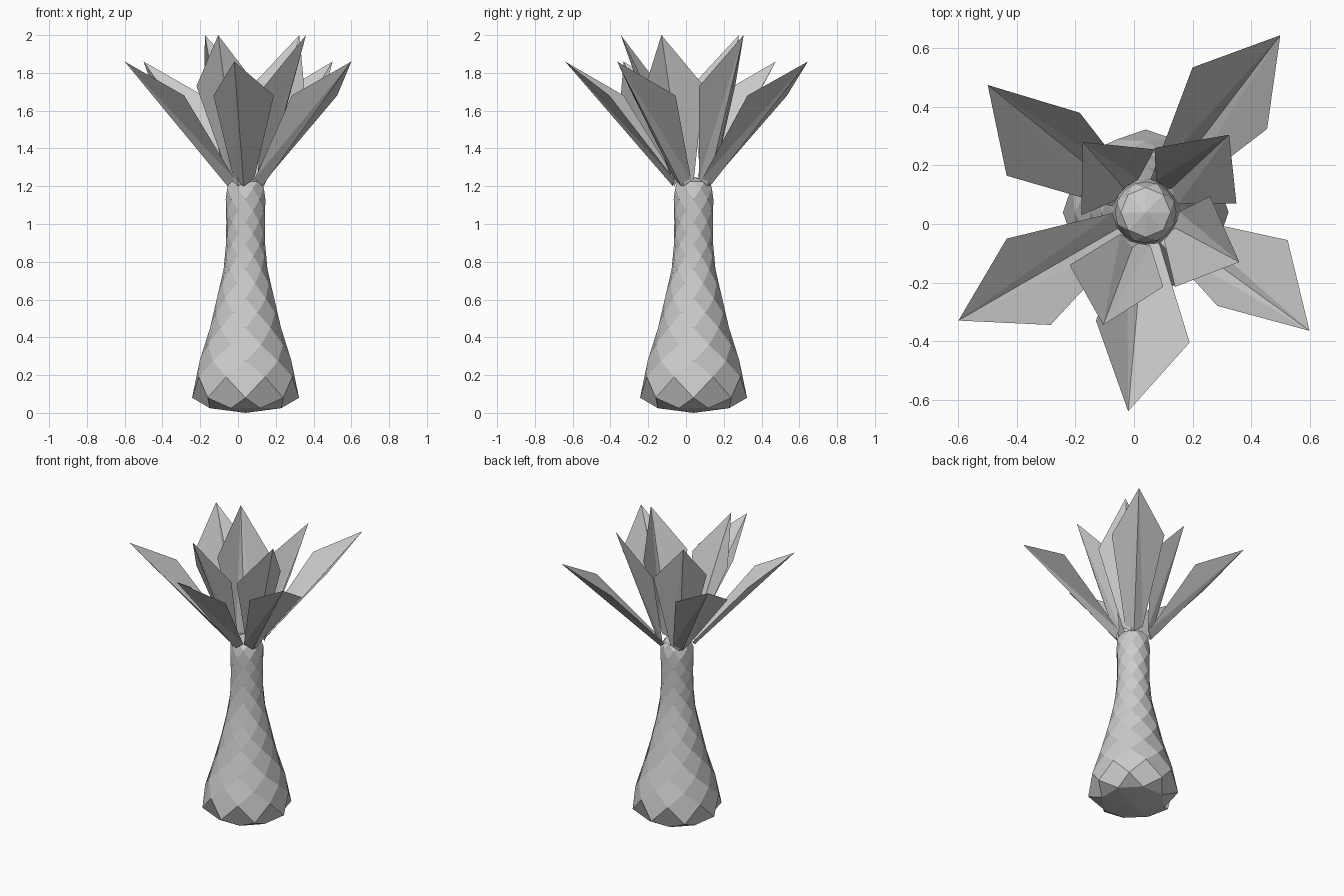
import bpy, bmesh, math
from mathutils import Vector

if "Cube" in bpy.data.objects:
    bpy.data.objects.remove(bpy.data.objects["Cube"])

CX, CY, N = 0.04, 0.04, 8   # trunk axis and facets per ring


def make_object(name, bm):
    bmesh.ops.recalc_face_normals(bm, faces=bm.faces[:])
    mesh = bpy.data.meshes.new(name)
    bm.to_mesh(mesh)
    bm.free()
    ob = bpy.data.objects.new(name, mesh)
    bpy.context.collection.objects.link(ob)
    return ob


# Trunk: staggered rings (radius, height) joined by diamond-shaped scales
profile = [(0.205, 0.025), (0.283, 0.08), (0.268, 0.19), (0.243, 0.275), (0.215, 0.36),
           (0.188, 0.45), (0.168, 0.53), (0.152, 0.605), (0.132, 0.685), (0.116, 0.76),
           (0.108, 0.83), (0.104, 0.89), (0.102, 0.95), (0.102, 1.01), (0.103, 1.07),
           (0.105, 1.13), (0.105, 1.19), (0.085, 1.225)]
bm = bmesh.new()
rings = []
for i, (r, z) in enumerate(profile):
    off = 0.5 * (i % 2 == 0)
    rings.append([bm.verts.new((CX + r * math.cos((k + off) * math.tau / N),
                                CY + r * math.sin((k + off) * math.tau / N), z))
                  for k in range(N)])


def side_verts(i, j, k):
    """The two verts of ring j on either side of vert k of ring i."""
    if i % 2 == 0:
        return rings[j][k], rings[j][(k + 1) % N]
    return rings[j][k - 1], rings[j][k]


last = len(rings) - 1
for i in range(last - 1):
    for k in range(N):
        a, b = side_verts(i, i + 1, k)
        bm.faces.new((rings[i][k], b, rings[i + 2][k], a))
# Closing triangles and end caps
for i, j, cap_z in ((0, 1, 0.0), (last, last - 1, 1.25)):
    centre = bm.verts.new((CX, CY, cap_z))
    for k in range(N):
        a, b = side_verts(j, i, k)
        bm.faces.new((a, b, rings[j][k]))
        bm.faces.new((rings[i][k], rings[i][(k + 1) % N], centre))
make_object("trunk", bm)


# Leaf: two flat halves folded along a lowered midrib, with a narrow cut base
def leaf(name, tip, left, right, tip_z, side_z):
    d = Vector((tip[0] - CX, tip[1] - CY, 0)).normalized()
    # side direction pointing towards the "left" corner
    s = Vector((-d.y, d.x, 0))
    if s.dot(Vector((left[0] - right[0], left[1] - right[1], 0))) < 0:
        s = -s
    base = Vector((CX, CY, 1.20)) + d * 0.11
    bm = bmesh.new()
    t = bm.verts.new((*tip, tip_z))
    m = bm.verts.new(base)
    for corner, sign in ((left, 1), (right, -1)):
        c = bm.verts.new((*corner, side_z))
        b = bm.verts.new(base + s * 0.055 * sign - d * 0.01 + Vector((0, 0, 0.04)))
        # each half bends along the line from the tip to its base corner
        bm.faces.new((t, c, b))
        bm.faces.new((t, b, m))
    make_object(name, bm)


outer = [((0.50, 0.645), (0.20, 0.535), (0.455, 0.325)),
         ((-0.50, 0.475), (-0.435, 0.165), (-0.185, 0.38)),
         ((-0.60, -0.33), (-0.285, -0.345), (-0.435, -0.05)),
         ((-0.02, -0.64), (0.19, -0.405), (-0.13, -0.33)),
         ((0.60, -0.365), (0.525, -0.055), (0.285, -0.28))]
inner = [((0.325, 0.305), (0.07, 0.26), (0.35, 0.07)),
         ((-0.175, 0.28), (-0.18, 0.03), (0.07, 0.255)),
         ((-0.105, -0.345), (0.10, -0.215), (-0.22, -0.14)),
         ((0.36, -0.13), (0.26, 0.095), (0.14, -0.215))]
for n, pts in enumerate(outer):
    leaf(f"outer_leaf_{n + 1}", *pts, 1.86, 1.68)
for n, pts in enumerate(inner):
    leaf(f"inner_leaf_{n + 1}", *pts, 2.0, 1.73)
